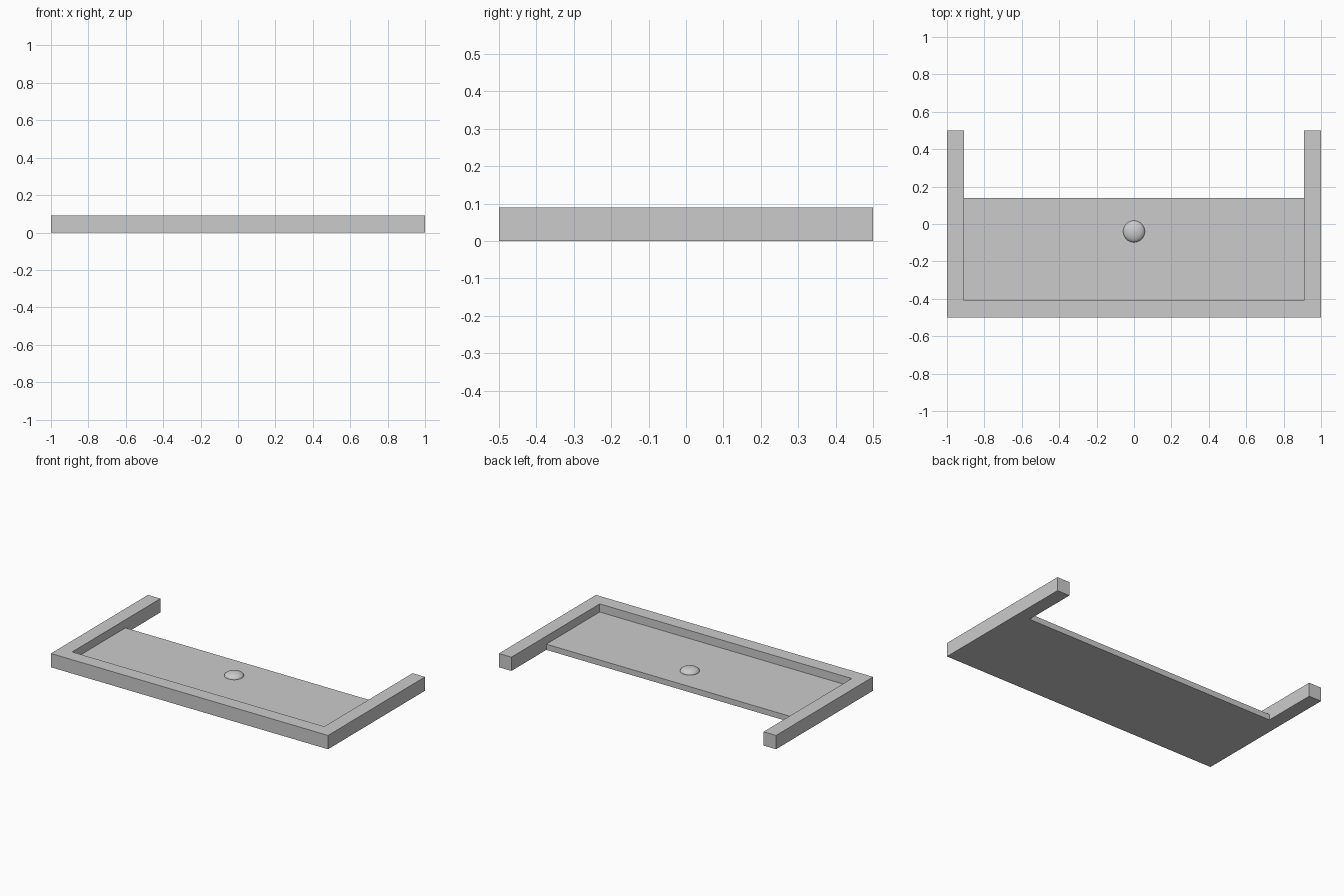
import bpy, bmesh

cube = bpy.data.objects.get("Cube")
if cube:
    bpy.data.objects.remove(cube, do_unlink=True)

# Single plain grey finish
grey = bpy.data.materials.new("plain_grey")
grey.use_nodes = True
colour = (0.6, 0.6, 0.6, 1)
grey.diffuse_color = colour
grey.node_tree.nodes["Principled BSDF"].inputs["Base Color"].default_value = colour

HALF_X, HALF_Y = 1.0, 0.5
RAIL = 0.09          # rail width and height
INNER = HALF_X - RAIL
FLOOR_TOP = 0.037
FLOOR_BACK = 0.14


def extrude_outline(name, outline, height):
    """Solid standing on z = 0 from a plan outline."""
    bm = bmesh.new()
    face = bm.faces.new([bm.verts.new((x, y, 0)) for x, y in outline])
    solid = bmesh.ops.extrude_face_region(bm, geom=[face])
    top = [v for v in solid["geom"] if isinstance(v, bmesh.types.BMVert)]
    bmesh.ops.translate(bm, verts=top, vec=(0, 0, height))
    bmesh.ops.recalc_face_normals(bm, faces=bm.faces)
    mesh = bpy.data.meshes.new(name)
    bm.to_mesh(mesh)
    bm.free()
    mesh.materials.append(grey)
    obj = bpy.data.objects.new(name, mesh)
    bpy.context.collection.objects.link(obj)
    return obj


# U-shaped rim: front rail with two side arms reaching back
right_half = [(-INNER, -HALF_Y + RAIL), (-INNER, HALF_Y),
              (-HALF_X, HALF_Y), (-HALF_X, -HALF_Y)]
left_half = [(-x, y) for x, y in reversed(right_half)]
extrude_outline("rim", right_half + left_half, RAIL)

# Thin floor panel set between the arms
front = -HALF_Y + RAIL
extrude_outline("floor_panel", [(-INNER, front), (INNER, front),
                                (INNER, FLOOR_BACK), (-INNER, FLOOR_BACK)], FLOOR_TOP)

# Low rounded knob sunk halfway into the floor
bpy.ops.mesh.primitive_uv_sphere_add(segments=48, ring_count=24, radius=1,
                                     location=(0, -0.04, FLOOR_TOP))
knob = bpy.context.object
knob.name = "knob"
knob.scale = (0.058, 0.058, 0.027)
bpy.ops.object.transform_apply(location=False, rotation=False, scale=True)
bpy.ops.object.shade_smooth()
knob.data.materials.append(grey)
